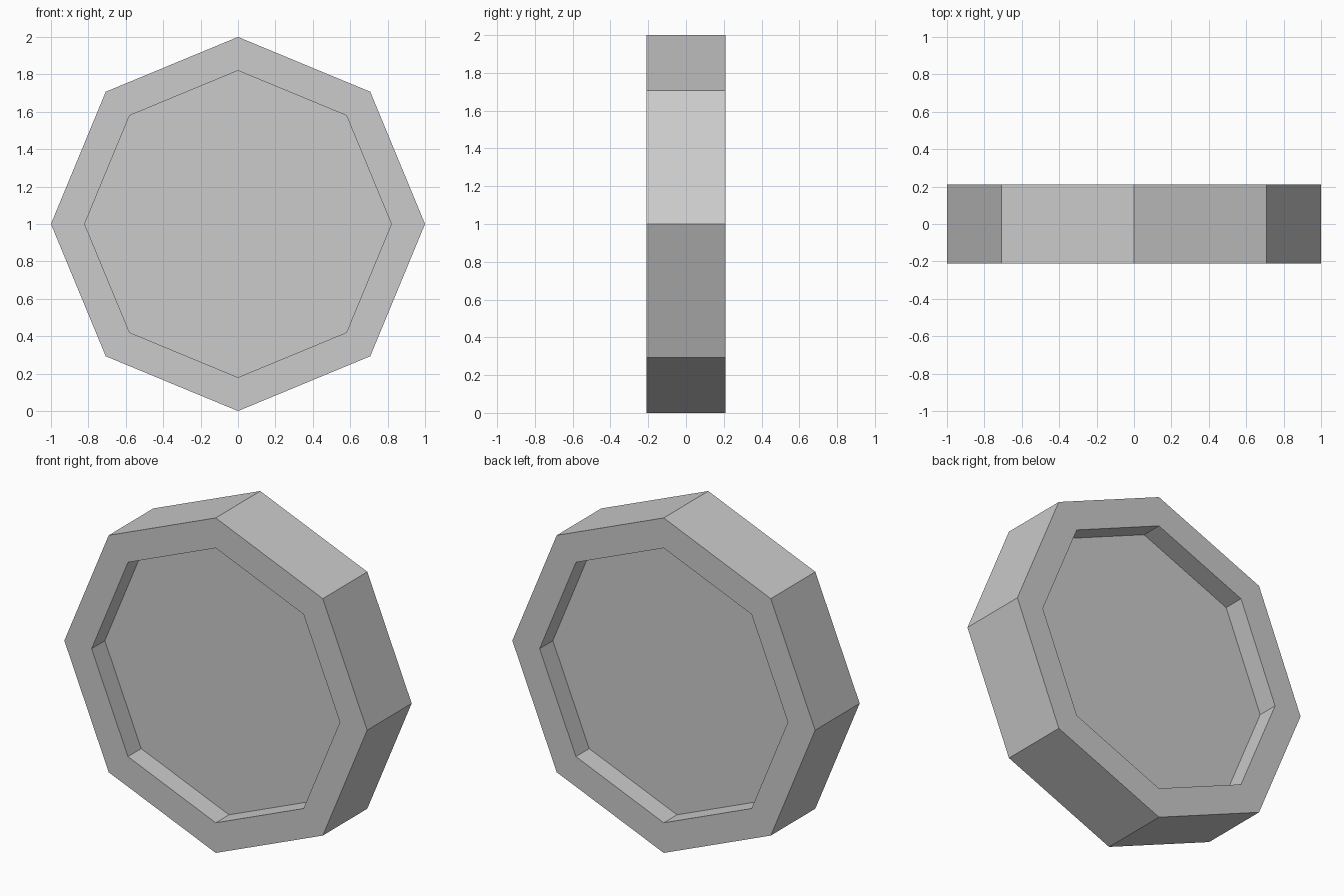
import bpy, bmesh, math

if "Cube" in bpy.data.objects:
    bpy.data.objects.remove(bpy.data.objects["Cube"])

SIDES = 8
# (radius, y) profile: front floor, front recess, rim, back recess, back floor
PROFILE = [(0.82, -0.085), (0.82, -0.21), (1.0, -0.21),
           (1.0, 0.21), (0.82, 0.21), (0.82, 0.085)]

gray = bpy.data.materials.new("light gray")
gray.diffuse_color = (0.6, 0.6, 0.6, 1)
gray.use_nodes = True
gray.node_tree.nodes["Principled BSDF"].inputs["Base Color"].default_value = gray.diffuse_color

# Octagonal disc with a raised rim on both faces
bm = bmesh.new()
rings = []
for r, y in PROFILE:
    angles = [2 * math.pi * i / SIDES for i in range(SIDES)]
    rings.append([bm.verts.new((r * math.cos(a), y, 1 + r * math.sin(a)))
                  for a in angles])
for a, b in zip(rings, rings[1:]):
    for i in range(SIDES):
        j = (i + 1) % SIDES
        bm.faces.new((a[i], a[j], b[j], b[i]))

# Recessed floors
bm.faces.new(rings[0])
bm.faces.new(rings[-1])
bmesh.ops.recalc_face_normals(bm, faces=bm.faces)

mesh = bpy.data.meshes.new("rimmed_disc")
bm.to_mesh(mesh)
bm.free()
mesh.materials.append(gray)
disc = bpy.data.objects.new("rimmed_disc", mesh)
bpy.context.collection.objects.link(disc)
